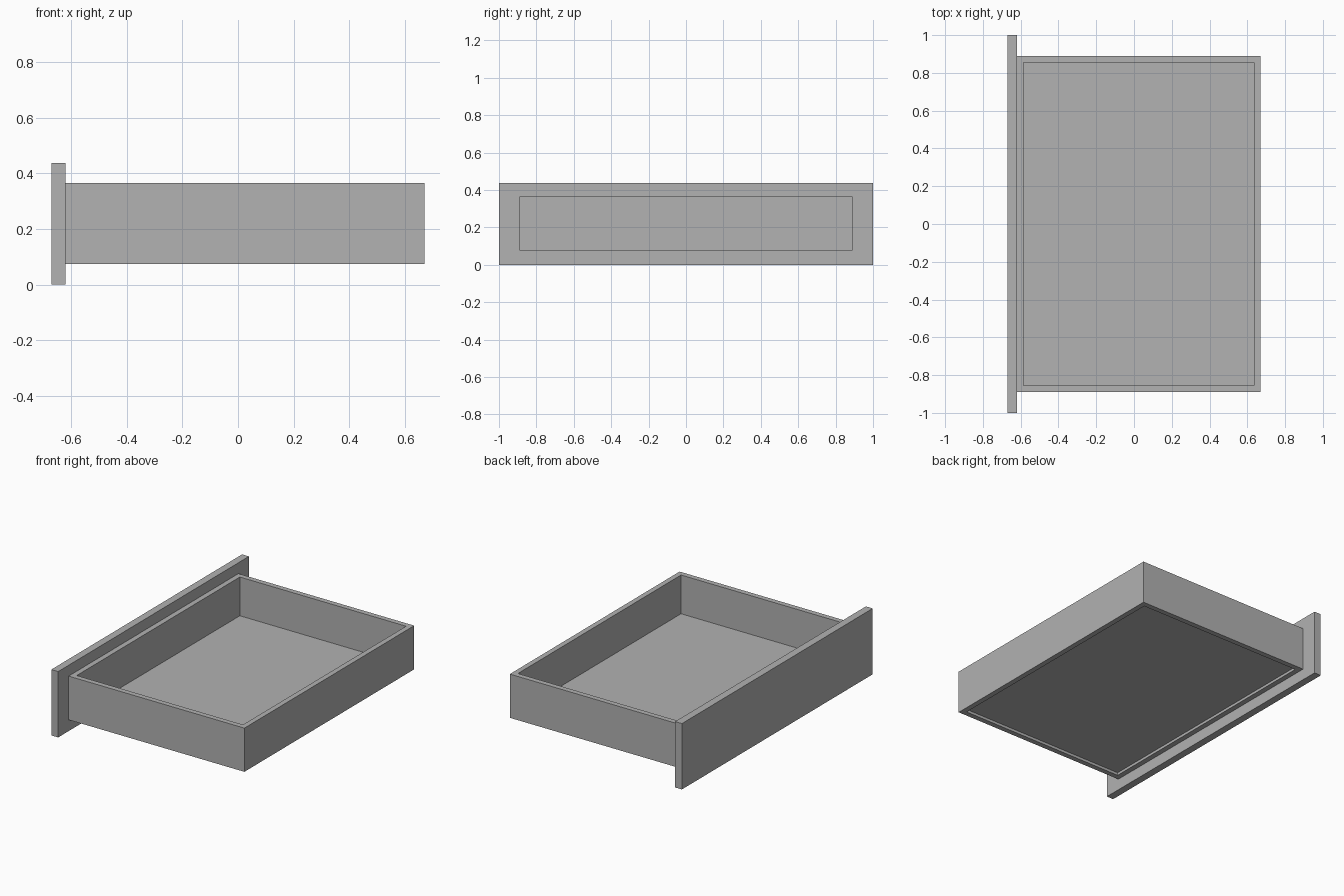
import bpy
import bmesh

default = bpy.data.objects.get("Cube")
if default:
    bpy.data.objects.remove(default, do_unlink=True)

# Single grey finish
grey = bpy.data.materials.new("plain_grey")
grey.use_nodes = True
colour = (0.445, 0.445, 0.445, 1)
grey.diffuse_color = colour
grey.node_tree.nodes["Principled BSDF"].inputs["Base Color"].default_value = colour


def finish(name, bm):
    bmesh.ops.recalc_face_normals(bm, faces=bm.faces)
    mesh = bpy.data.meshes.new(name)
    bm.to_mesh(mesh)
    bm.free()
    mesh.materials.append(grey)
    obj = bpy.data.objects.new(name, mesh)
    bpy.context.collection.objects.link(obj)
    return obj


def box(name, x0, x1, half_y, z0, z1):
    bm = bmesh.new()
    bmesh.ops.create_cube(bm, size=1)
    bmesh.ops.scale(bm, vec=(x1 - x0, 2 * half_y, z1 - z0), verts=bm.verts)
    bmesh.ops.translate(bm, vec=((x0 + x1) / 2, 0, (z0 + z1) / 2), verts=bm.verts)
    return finish(name, bm)


def frame(name, x0, x1, half_y, z0, z1, wall):
    """Open rectangular ring swept through outer and inner loops."""
    bm = bmesh.new()
    loops = []
    for inset, z in ((0, z0), (0, z1), (wall, z1), (wall, z0)):
        a, b, y = x0 + inset, x1 - inset, half_y - inset
        loops.append([bm.verts.new((px, py, z))
                      for px, py in ((a, -y), (b, -y), (b, y), (a, y))])
    for i, loop in enumerate(loops):
        following = loops[(i + 1) % 4]
        for j in range(4):
            k = (j + 1) % 4
            bm.faces.new((loop[j], loop[k], following[k], following[j]))
    return finish(name, bm)


# Drawer: face panel, four joined walls and a floor raised above their lower edge
back_x, face_x, wall = 0.67, -0.62, 0.035
half_y, bottom, top = 0.89, 0.075, 0.365

box("face_panel", -0.67, face_x, 1.0, 0, 0.437)
frame("drawer_walls", face_x, back_x, half_y, bottom, top, wall)
box("drawer_floor", face_x + wall, back_x - wall, half_y - wall,
    bottom + 0.018, bottom + 0.033)
